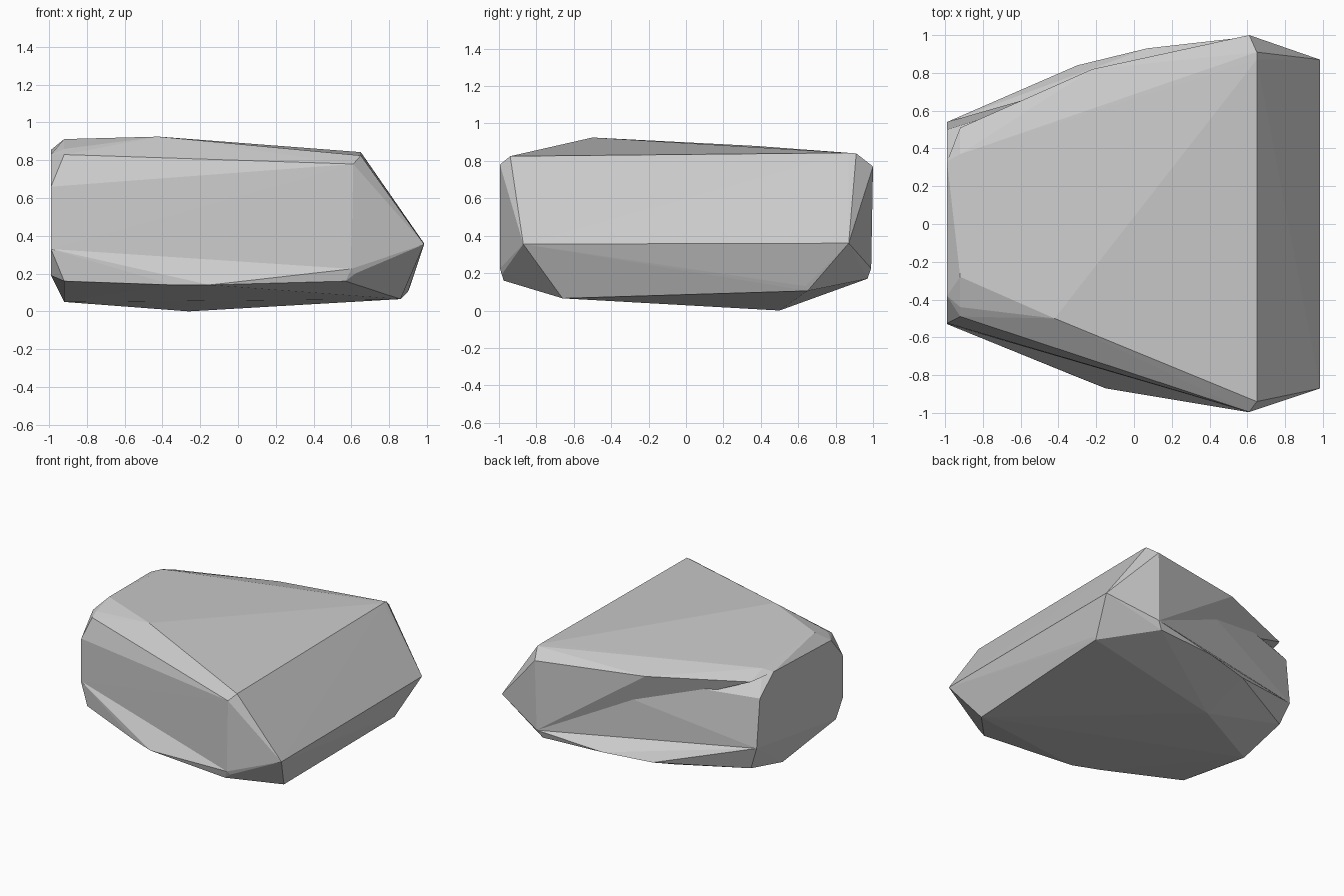
import bpy, bmesh

if "Cube" in bpy.data.objects:
    bpy.data.objects.remove(bpy.data.objects["Cube"])


def hull_object(name, points):
    """Flat-faceted convex lump wrapped around a set of corner points."""
    bm = bmesh.new()
    for p in dict.fromkeys(points):
        bm.verts.new(p)
    bmesh.ops.convex_hull(bm, input=bm.verts[:])
    loose = [v for v in bm.verts if not v.link_faces]
    bmesh.ops.delete(bm, geom=loose, context='VERTS')
    bmesh.ops.recalc_face_normals(bm, faces=bm.faces[:])
    mesh = bpy.data.meshes.new(name)
    bm.to_mesh(mesh)
    bm.free()
    ob = bpy.data.objects.new(name, mesh)
    bpy.context.collection.objects.link(ob)
    return ob


# Corner points of the boulder, grouped by region
nose = [(.985, -.87, .355), (.985, .87, .36)]
nose_low = [(.86, -.66, .065), (.90, .65, .105), (.91, .64, .13)]
brow = [(.65, -.94, .825), (.65, .91, .84), (.65, .87, .843)]
top = [(-.42, -.50, .925), (-.92, -.28, .912), (-.92, .37, .88)]
left_end = [(-.99, -.525, .66), (-.99, -.38, .83), (-.99, .33, .855), (-.99, .50, .71),
            (-.99, -.44, .19)]
waist = [(-.99, -.53, .33), (.60, -.995, .225), (-.99, .54, .335), (.60, .99, .225)]
front_top = [(.61, -.995, .78), (-.92, -.49, .83), (-.92, -.44, .86)]
back_corner = [(.61, 1.0, .77)]
back_ledge = [(-.22, .82, .80), (-.92, .51, .825)]
front_skirt = [(.62, -.98, .20), (.57, -.975, .16), (-.15, -.87, .14),
               (-.35, -.79, .14), (-.92, -.55, .16)]
back_skirt = [(.56, .97, .17), (.07, .93, .17), (-.30, .84, .155), (-.92, .51, .15)]
bottom = [(-.26, .50, 0), (-.92, .12, .05), (-.92, -.47, .155)]

# Main body, flaring foot below the waist, overhanging ledge at the back
body = hull_object("boulder", nose + nose_low + brow + top + left_end + waist
                   + front_top + back_corner + bottom)
foot = hull_object("boulder_foot", nose + nose_low + waist + front_skirt
                   + back_skirt + bottom + left_end[-1:])
ledge = hull_object("boulder_ledge", brow + top + back_corner + back_ledge
                    + waist[3:] + left_end[2:3])

# Fuse the lumps into one rock
for part in (foot, ledge):
    mod = body.modifiers.new("fuse", 'BOOLEAN')
    mod.operation = 'UNION'
    mod.solver = 'EXACT'
    mod.object = part
    part.hide_render = True
bpy.context.view_layer.objects.active = body
for mod in list(body.modifiers):
    bpy.ops.object.modifier_apply(modifier=mod.name)
for part in (foot, ledge):
    bpy.data.objects.remove(part)
